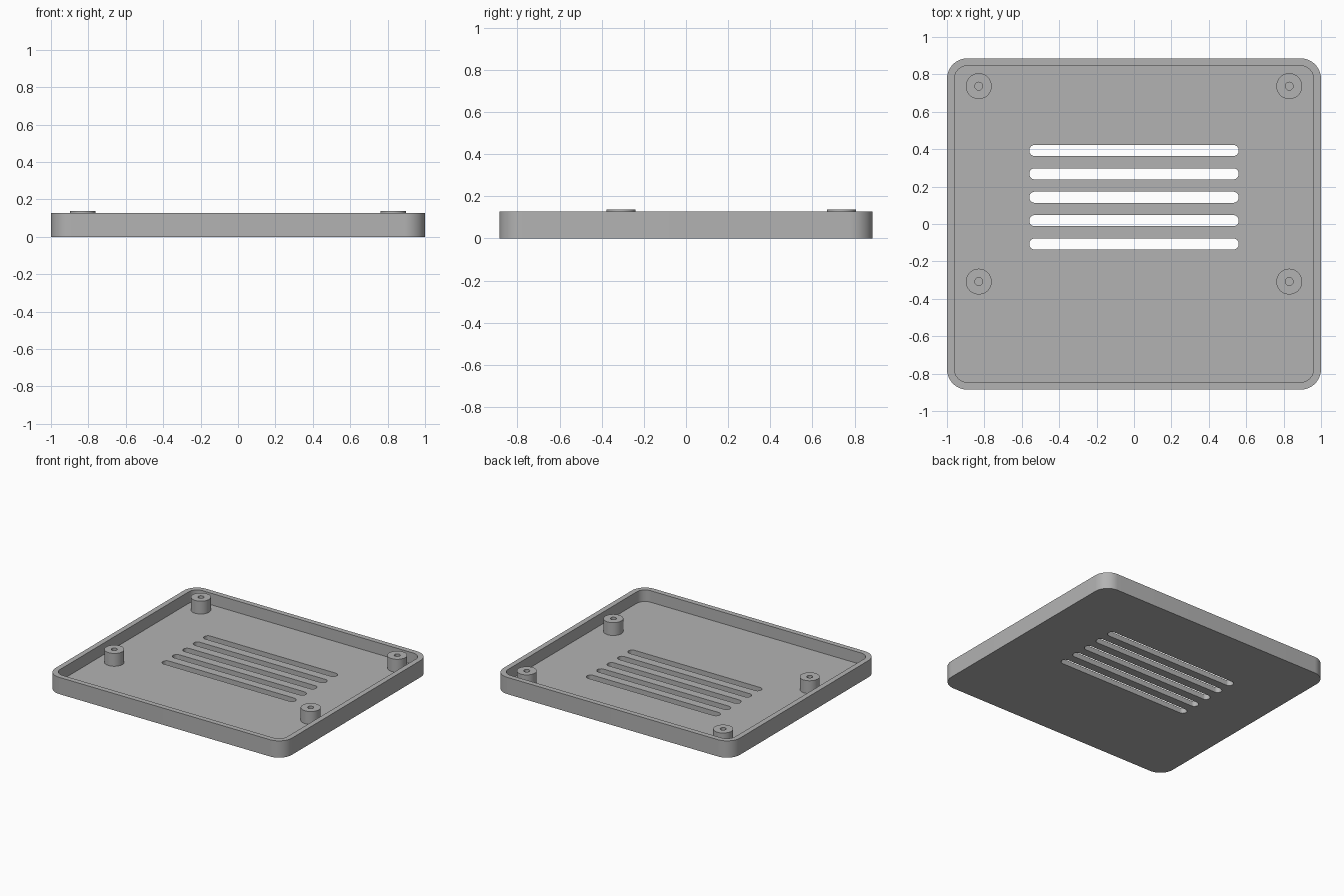
import bpy
import bmesh
from math import cos, sin, pi

HALF_X, HALF_Y = 1.0, 0.886
RIM_Z, FLOOR_Z, POST_Z = 0.128, 0.04, 0.138
WALL, CORNER = 0.04, 0.11

cube = bpy.data.objects.get("Cube")
if cube:
    bpy.data.objects.remove(cube, do_unlink=True)

grey = bpy.data.materials.new("plain grey")
grey.use_nodes = True
colour = (0.45, 0.45, 0.45, 1)
grey.diffuse_color = colour
grey.node_tree.nodes["Principled BSDF"].inputs["Base Color"].default_value = colour


def rounded_outline(hx, hy, r, steps=12):
    """Counter-clockwise rounded rectangle."""
    pts = []
    for i, (sx, sy) in enumerate([(1, 1), (-1, 1), (-1, -1), (1, -1)]):
        for k in range(steps + 1):
            a = (i + k / steps) * pi / 2
            pts.append((sx * (hx - r) + r * cos(a), sy * (hy - r) + r * sin(a)))
    return pts


def loft(name, rings, caps=True, location=(0, 0, 0)):
    """Skin a stack of (outline, z) rings; cap the ends or join them."""
    bm = bmesh.new()
    loops = [[bm.verts.new((x, y, z)) for x, y in pts] for pts, z in rings]
    pairs = list(zip(loops, loops[1:]))
    if caps:
        bm.faces.new(loops[0])
        bm.faces.new(loops[-1])
    else:
        pairs.append((loops[-1], loops[0]))
    for a, b in pairs:
        for i in range(len(a)):
            j = (i + 1) % len(a)
            bm.faces.new((a[i], a[j], b[j], b[i]))
    bmesh.ops.remove_doubles(bm, verts=bm.verts, dist=1e-5)
    bmesh.ops.recalc_face_normals(bm, faces=bm.faces)
    mesh = bpy.data.meshes.new(name)
    bm.to_mesh(mesh)
    bm.free()
    mesh.materials.append(grey)
    obj = bpy.data.objects.new(name, mesh)
    obj.location = location
    bpy.context.collection.objects.link(obj)
    return obj


def smooth(obj):
    bpy.ops.object.select_all(action='DESELECT')
    obj.select_set(True)
    bpy.context.view_layer.objects.active = obj
    bpy.ops.object.shade_smooth_by_angle(angle=pi / 6)


# Open tray with rounded corners
outer = rounded_outline(HALF_X, HALF_Y, CORNER)
inner = rounded_outline(HALF_X - WALL, HALF_Y - WALL, CORNER - WALL)
tray = loft("tray", [(outer, 0), (outer, RIM_Z), (inner, RIM_Z), (inner, FLOOR_Z)])

# Five ventilation slots cut through the floor
slot = rounded_outline(0.56, 0.03, 0.03)
cutters = []
for i in range(5):
    cutter = loft("slot_cutter", [(slot, -0.05), (slot, 0.1)],
                  location=(0, 0.143 + (i - 2) * 0.125, 0))
    cutter.hide_render = True
    cut = tray.modifiers.new("slot", 'BOOLEAN')
    cut.operation = 'DIFFERENCE'
    cut.solver = 'EXACT'
    cut.object = cutter
    cutters.append(cutter)

bpy.context.view_layer.update()
cut_mesh = bpy.data.meshes.new_from_object(
    tray.evaluated_get(bpy.context.evaluated_depsgraph_get()))
tray.modifiers.clear()
tray.data = cut_mesh
for cutter in cutters:
    bpy.data.objects.remove(cutter, do_unlink=True)
smooth(tray)

# Four hollow screw posts
post = rounded_outline(0.069, 0.069, 0.069)
hole = rounded_outline(0.021, 0.021, 0.021)
base = FLOOR_Z - 0.005
for side, x in (("left", 0.83), ("right", -0.83)):
    for end, y in (("back", 0.737), ("front", -0.308)):
        smooth(loft(f"{end}_{side}_screw_post",
                    [(post, base), (post, POST_Z), (hole, POST_Z), (hole, base)],
                    caps=False, location=(x, y, 0)))
